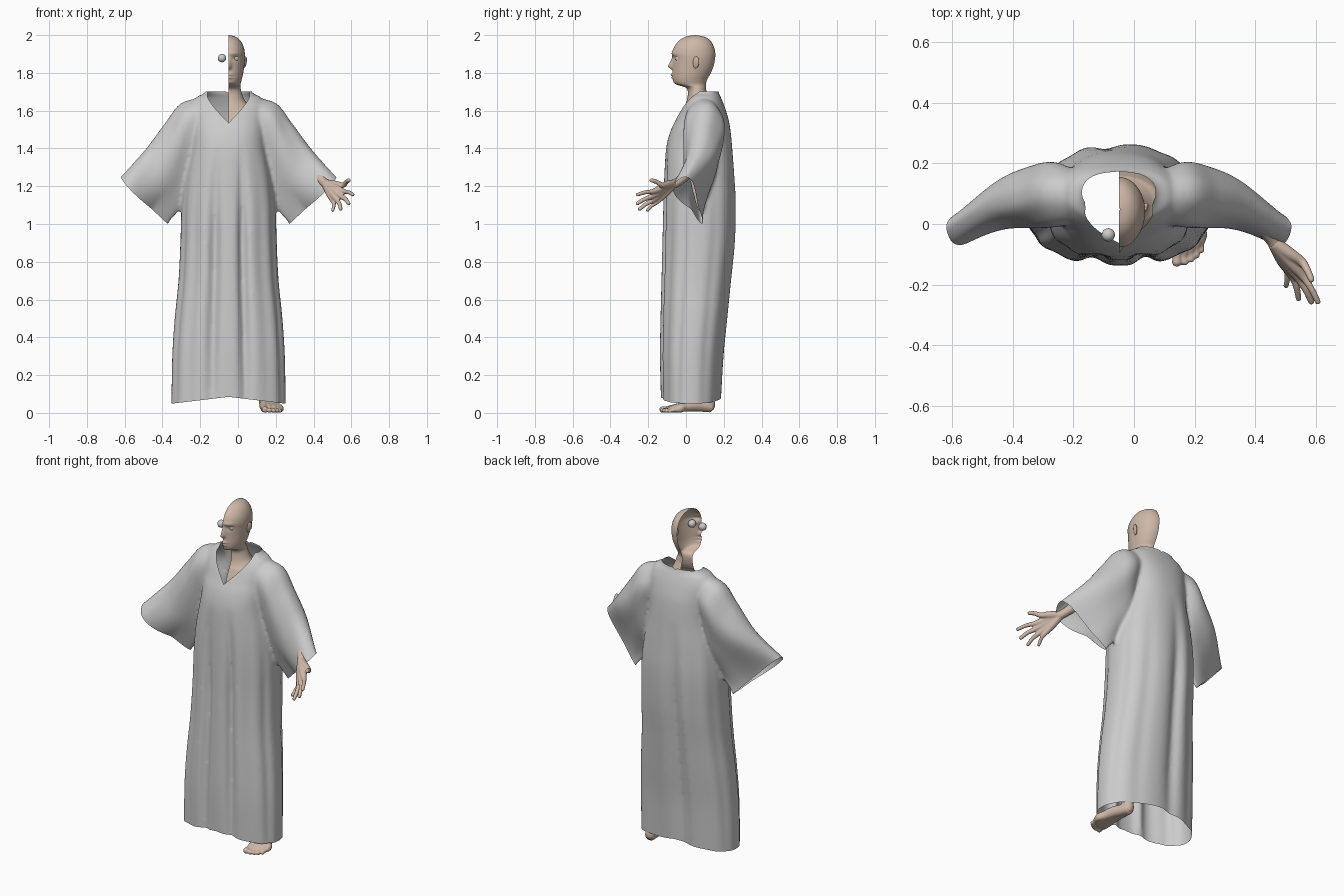
import bpy, bmesh
from math import sin, cos, pi, exp, radians
from mathutils import Vector as V

if "Cube" in bpy.data.objects:
    bpy.data.objects.remove(bpy.data.objects["Cube"])

CX = -0.05  # symmetry plane of the figure

skin = bpy.data.materials.new("skin")
skin.diffuse_color = (0.62, 0.48, 0.39, 1)
skin.use_nodes = True
skin.node_tree.nodes["Principled BSDF"].inputs["Base Color"].default_value = skin.diffuse_color


def spline(rows, n):
    """Catmull-Rom resampling of key rows (lists of Vectors)."""
    out = []
    for i in range(len(rows) - 1):
        a, b, c, d = (rows[max(i - 1, 0)], rows[i], rows[i + 1], rows[min(i + 2, len(rows) - 1)])
        for k in range(n):
            t = k / n
            out.append([0.5 * (2 * q + (r - p) * t + (2 * p - 5 * q + 4 * r - s) * t * t
                               + (3 * q - p - 3 * r + s) * t ** 3) for p, q, r, s in zip(a, b, c, d)])
    return out + [rows[-1]]


def build(name, lofts, closed=True, cap=False, mat=None):
    """One object out of one or more lofted sets of rings."""
    bm = bmesh.new()
    for rows in lofts:
        vs = [[bm.verts.new(p) for p in r] for r in rows]
        m = len(rows[0])
        for r0, r1 in zip(vs, vs[1:]):
            for j in range(m if closed else m - 1):
                k = (j + 1) % m
                bm.faces.new((r0[j], r0[k], r1[k], r1[j]))
        if cap:
            bm.faces.new(vs[0])
            bm.faces.new(vs[-1])
    bmesh.ops.recalc_face_normals(bm, faces=bm.faces)
    for f in bm.faces:
        f.smooth = True
    me = bpy.data.meshes.new(name)
    bm.to_mesh(me)
    bm.free()
    ob = bpy.data.objects.new(name, me)
    ob.location.x = CX
    bpy.context.collection.objects.link(ob)
    if mat:
        me.materials.append(mat)
    return ob


def tube(path, n=4, m=14):
    """Round tube along (x, y, z, radius) points with a blunt rounded tip."""
    a, b = V(path[-2][:3]), V(path[-1][:3])
    r = path[-1][3]
    path = path + [tuple(b + (b - a).normalized() * r * 0.7) + (r * 0.5,)]
    pts = spline([[V(p[:3]), V((p[3], 0, 0))] for p in path], n)
    rows = []
    for i, (p, rad) in enumerate(pts):
        t = (pts[min(i + 1, len(pts) - 1)][0] - pts[max(i - 1, 0)][0]).normalized()
        u = t.cross(V((1, 0.3, 0))).normalized()
        w = t.cross(u)
        rows.append([p + rad.x * (u * cos(2 * pi * j / m) + w * sin(2 * pi * j / m)) for j in range(m)])
    return rows


def fuse(ob, voxel, smooth=4):
    """Melt overlapping closed shapes into one soft surface."""
    r = ob.modifiers.new("fuse", 'REMESH')
    r.mode, r.voxel_size, r.use_smooth_shade = 'VOXEL', voxel, True
    s = ob.modifiers.new("soften", 'SMOOTH')
    s.factor, s.iterations = 0.5, smooth


def cut(bm, co, no, region, remove=True):
    """Slice the faces of a region by a plane and drop those beyond it."""
    fs = [f for f in bm.faces if region(f.calc_center_median())]
    geom = list({e for f in fs for e in f.edges} | {v for f in fs for v in f.verts}) + fs
    bmesh.ops.bisect_plane(bm, geom=geom, plane_co=co, plane_no=no, dist=1e-6)
    if remove:
        dead = [f for f in bm.faces for c in (f.calc_center_median(),) if region(c) and (c - co).dot(no) > 0]
        bmesh.ops.delete(bm, geom=dead, context='FACES')


def spow(v, p):
    return (abs(v) ** p) * (1 if v >= 0 else -1)


# Robe body: z, half width, front y, back y
robe_keys = [
    (-.03, .300, -.13, .18), (.05, .302, -.132, .185), (.30, .298, -.138, .20),
    (.50, .285, -.135, .22), (.70, .265, -.13, .24), (.90, .255, -.125, .26),
    (1.10, .248, -.12, .265), (1.25, .230, -.115, .257), (1.40, .200, -.105, .245),
    (1.49, .195, -.083, .236), (1.55, .195, -.055, .226), (1.62, .20, -.02, .205),
    (1.67, .172, .012, .185), (1.70, .122, .036, .172), (1.78, .10, .045, .168)]
M = 120
rows = spline([[V((a * spow(cos(t), .85), (yf + yb) / 2 + (yb - yf) / 2 * spow(sin(t), .85), z))
                for t in (2 * pi * j / M for j in range(M))] for z, a, yf, yb in robe_keys], 6)
# Hanging folds: angle, depth, width in degrees
folds = [(-76, .22, 5), (-104, .20, 6), (-50, .05, 8), (-132, .06, 8), (-22, .10, 7), (-158, .10, 7),
         (98, .15, 7), (60, .05, 9), (128, .06, 9), (22, .06, 8), (158, .06, 8)]
for row in rows:
    yc = sum(p.y for p in row) / M
    for j, p in enumerate(row):
        fade = min(1, max(0, (1.42 - p.z) / .5))
        if p.z < .35:
            fade *= .55 + max(p.z, 0) / .78
        d = sum(k * exp(-(((360 * j / M - g + 180) % 360 - 180) / w) ** 2) for g, k, w in folds)
        p.x *= 1 - d * fade * .35
        p.y = yc + (p.y - yc) * (1 - d * fade)
robe = [rows]

# Wide sleeves: top point, bottom point, half depth vector, back fullness, taper towards the bottom
sleeve_keys = [
    ((.12, .09, 1.672), (.15, .085, 1.45), (0, .085, 0), 1, 0),
    ((.25, .10, 1.64), (.165, .09, 1.38), (0, .107, 0), 1, 0),
    ((.335, .09, 1.535), (.19, .09, 1.22), (0, .112, 0), 1, .2),
    ((.44, .065, 1.395), (.235, .085, 1.11), (0, .105, .02), .9, .4),
    ((.572, -.01, 1.25), (.32, .09, 1.0), (.018, .107, .043), .35, .9)]
T, B, D = (V(p) for p in sleeve_keys[-1][:3])
cuff_mid, cuff_no = (T + B) / 2, (B - T).cross(D).normalized()
if cuff_no.x < 0:
    cuff_no = -cuff_no
sleeve_keys.append((T + cuff_no * .04, B + cuff_no * .04, D, .35, .9))
N = 48
rows = []
for T, B, D, back, taper in sleeve_keys:
    T, B, D, row = V(T), V(B), V(D), []
    for c, s in ((cos(2 * pi * j / N), sin(2 * pi * j / N)) for j in range(N)):
        w = max(.25, 1 - .6 * taper + .85 * taper * c) * (back if s > 0 else 1)
        row.append((T + B) / 2 + (T - B) / 2 * c + D * s * w)
    rows.append(row)
rows = spline(rows, 8)
for i, row in enumerate(rows[:-8]):  # soft drape wrinkles
    mid = sum(row, V()) / N
    k = .05 * min(1, i / 12)
    for j in range(N):
        row[j] = mid + (row[j] - mid) * (1 + k * sin(10 * pi * j / N + i * .12) * abs(sin(2 * pi * j / N)))
for s in (1, -1):
    robe.append([[V((p.x * s, p.y, p.z)) for p in r] for r in rows])

# Fuse body and sleeves into one garment, then open hem, cuffs and V neck
ob = build("robe", robe, cap=True)
fuse(ob, .009, 9)
bpy.context.view_layer.update()
me = bpy.data.meshes.new_from_object(ob.evaluated_get(bpy.context.evaluated_depsgraph_get()))
bm = bmesh.new()
bm.from_mesh(me)
cut(bm, V(), V((1, 0, 0)), lambda c: True, False)
for s in (1, -1):
    cut(bm, V((0, 0, .085)), V((-.12 * s, 0, -1)), lambda c: c.x * s > 0 and c.z < .3)
    cut(bm, V((cuff_mid.x * s, cuff_mid.y, cuff_mid.z)), V((cuff_no.x * s, cuff_no.y, cuff_no.z)),
        lambda c: c.x * s > .3 and c.z > .8)
    cut(bm, V((0, -.062, 1.535)), V((-.68 * s, -.674, 1)), lambda c: c.x * s > 0 and c.z > 1.5 and abs(c.x) < .16)
cut(bm, V((0, 0, 1.702)), V((0, 0, 1)), lambda c: c.z > 1.6)
bm.to_mesh(me)
bm.free()
ob.modifiers.clear()
ob.data = me

# Half head, neck and trunk, open at the symmetry plane: z, half width, front y, back y
body_keys = [
    (2.0, .004, .045, .052), (1.992, .036, .0, .095), (1.973, .061, -.034, .127),
    (1.94, .079, -.061, .147), (1.905, .086, -.074, .155), (1.87, .086, -.070, .153),
    (1.83, .082, -.070, .144), (1.79, .076, -.071, .126), (1.765, .070, -.069, .112),
    (1.745, .064, -.061, .106), (1.733, .062, -.035, .105), (1.722, .063, -.002, .106),
    (1.70, .068, .010, .110), (1.66, .082, .006, .130), (1.63, .108, -.004, .150),
    (1.60, .145, -.020, .165), (1.50, .165, -.055, .190), (1.30, .150, -.075, .190),
    (1.10, .130, -.065, .180), (.95, .165, -.055, .20), (.82, .150, -.03, .17)]
H = 40
rows = spline([[V((a * cos(t), (f + b) / 2 + (b - f) / 2 * sin(t), z))
                for t in (pi * (j / H - .5) for j in range(H + 1))] for z, a, f, b in body_keys], 6)


def bump(p, x, z, wx, wz):
    return exp(-((p.x - x) / wx) ** 2 - ((p.z - z) / wz) ** 2)


for row in rows:  # nose, eye socket, brow, lips and chin
    for p in row[:H // 2]:
        nose = max(0, 1 - abs(p.z - 1.832) / (.055 if p.z > 1.832 else .018))
        p.y += (-.027 * nose * exp(-(p.x / .013) ** 2) + .007 * bump(p, .034, 1.878, .018, .012)
                - .005 * bump(p, .03, 1.903, .025, .008) - .010 * bump(p, 0, 1.790, .02, .007)
                - .008 * bump(p, 0, 1.775, .018, .006) + .004 * bump(p, 0, 1.782, .025, .003))
build("half_head_and_trunk", [rows], closed=False, mat=skin)

# Eyeballs and ear
for side, name in ((1, "eye_right"), (-1, "eye_left")):
    bpy.ops.mesh.primitive_uv_sphere_add(segments=24, ring_count=16, radius=.022,
                                         location=(CX + side * .035, -.036, 1.878))
    bpy.context.object.name = name
    bpy.ops.object.shade_smooth()
bpy.ops.mesh.primitive_uv_sphere_add(segments=20, ring_count=12, radius=1, location=(CX + .085, .052, 1.855),
                                     rotation=(radians(-12), radians(8), radians(-22)))
ear = bpy.context.object
ear.name = "ear"
ear.scale = (.009, .019, .032)
ear.data.materials.append(skin)
bpy.ops.object.shade_smooth()

# Arm and leg
build("arm", [tube([(.15, .10, 1.55, .055), (.24, .095, 1.47, .048), (.36, .08, 1.355, .038),
                    (.44, .025, 1.285, .032), (.50, -.04, 1.225, .024), (.525, -.08, 1.205, .022)])],
      cap=True, mat=skin)
build("leg", [tube([(.085, .07, .92, .085), (.105, .06, .75, .08), (.135, .06, .50, .055),
                    (.16, .095, .34, .055), (.19, .115, .13, .033), (.195, .115, .05, .031)])],
      cap=True, mat=skin)

# Hand: knuckle and fingertip of each finger, fanned out from the wrist
fingers = [((.605, -.125, 1.205), (.637, -.185, 1.232), .011),
           ((.610, -.175, 1.172), (.658, -.258, 1.155), .010),
           ((.598, -.185, 1.145), (.636, -.258, 1.108), .0105),
           ((.576, -.178, 1.124), (.594, -.247, 1.078), .010),
           ((.556, -.155, 1.115), (.552, -.205, 1.072), .009)]
hand = []
for k, t, r in fingers:
    w, k, t = V((.512, -.062, 1.215)), V(k), V(t)
    hand.append(tube([tuple(w) + (.022,), tuple(w.lerp(k, .6)) + (.020,), tuple(k) + (r * 1.35,),
                      tuple(k.lerp(t, .5) + V((.003, 0, .004))) + (r * 1.1,), tuple(t) + (r * .95,)]))
fuse(build("hand", hand, cap=True, mat=skin), .004)

# Foot: toe tips fanned out from the heel
toes = [(.192, -.128, .017), (.217, -.127, .013), (.238, -.118, .012), (.256, -.105, .012), (.272, -.088, .011)]
foot = [tube([(.192, .115, .13, .033), (.195, .115, .075, .034), (.195, .125, .033, .031)])]
for x, y, r in toes:
    ball = (x, y + .055, .022, .021)
    foot.append(tube([(.195, .135, .030, .028), (.195 + (x - .195) * .35, .05, .040, .032),
                      (.195 + (x - .195) * .7, -.01, .032, .026), ball, (x, y + .02, r + .003, r * .9), (x, y, r, r)]))
fuse(build("foot", foot, cap=True, mat=skin), .004)
